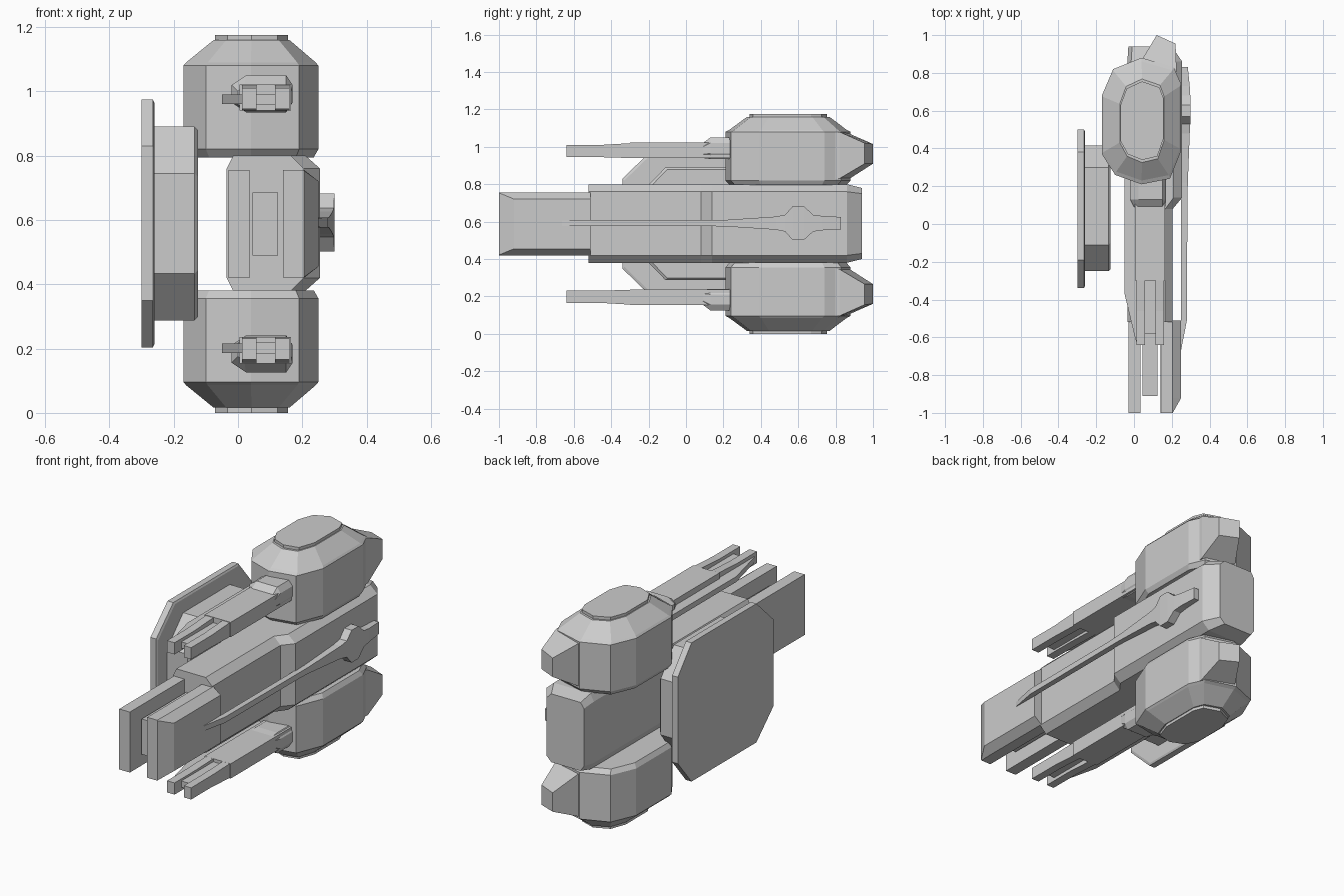
import bpy, bmesh

ZM = 0.588  # horizontal symmetry plane height


def loft(name, rings, flip=False):
    """Skin a series of equal-length rings and cap both ends."""
    bm = bmesh.new()
    vr = [[bm.verts.new((x, y, 2 * ZM - z if flip else z)) for x, y, z in r] for r in rings]
    for a, b in zip(vr, vr[1:]):
        n = len(a)
        for i in range(n):
            j = (i + 1) % n
            bm.faces.new((a[i], a[j], b[j], b[i]))
    bm.faces.new(vr[0])
    bm.faces.new(vr[-1])
    bmesh.ops.recalc_face_normals(bm, faces=bm.faces)
    me = bpy.data.meshes.new(name)
    bm.to_mesh(me)
    bm.free()
    ob = bpy.data.objects.new(name, me)
    bpy.context.collection.objects.link(ob)
    return ob


def box(name, x0, x1, y0, y1, z0, z1, flip=False):
    sec = lambda y: [(x0, y, z0), (x1, y, z0), (x1, y, z1), (x0, y, z1)]
    return loft(name, [sec(y0), sec(y1)], flip)


def octo(y, x0, x1, z0, z1, cl, cr, cz):
    """Chamfered rectangle in the xz plane."""
    return [(x0 + cl, y, z0), (x1 - cr, y, z0), (x1, y, z0 + cz), (x1, y, z1 - cz),
            (x1 - cr, y, z1), (x0 + cl, y, z1), (x0, y, z1 - cz), (x0, y, z0 + cz)]


def quad(y, x0, x1, z0, z1):
    return [(x0, y, z0), (x1, y, z0), (x1, y, z1), (x0, y, z1)]


# Central hull, flaring wider at the rear
loft("central_hull", [
    octo(-0.52, -0.035, 0.205, 0.38, 0.80, 0.02, 0.04, 0.04),
    octo(0.08, -0.035, 0.205, 0.38, 0.80, 0.02, 0.04, 0.04),
    octo(0.14, -0.035, 0.255, 0.38, 0.80, 0.02, 0.045, 0.04),
    octo(0.86, -0.035, 0.255, 0.38, 0.80, 0.02, 0.045, 0.04),
    octo(0.94, -0.03, 0.20, 0.40, 0.78, 0.02, 0.03, 0.03)])

# Twin main prongs with a recessed bar between
box("main_prong_left", -0.03, 0.035, -1.0, -0.50, 0.42, 0.756)
loft("main_prong_right", [
    octo(-1.0, 0.14, 0.205, 0.42, 0.756, 0.002, 0.002, 0.002),
    octo(-0.92, 0.14, 0.25, 0.42, 0.756, 0.002, 0.045, 0.035),
    octo(-0.51, 0.14, 0.25, 0.42, 0.756, 0.002, 0.045, 0.035)])
box("main_prong_core", 0.045, 0.125, -0.91, -0.50, 0.49, 0.686)

# Pod outline seen from above
POD = [(-0.17, 0.68), (-0.17, 0.37), (-0.10, 0.26), (0.04, 0.21), (0.19, 0.24),
       (0.25, 0.39), (0.25, 0.74), (0.21, 0.83), (0.04, 0.88), (-0.11, 0.82)]
CX, CY = 0.045, 0.55


def ring(z, sx, sy):
    return [(CX + (x - CX) * sx, CY + (y - CY) * sy, z) for x, y in POD]


for flip, tag in ((False, "upper"), (True, "lower")):
    # Rounded pod with tapered cap
    loft(tag + "_pod", [
        ring(0.795, 0.93, 0.93), ring(0.82, 1, 1), ring(1.08, 1, 1), ring(1.09, 0.96, 0.94),
        ring(1.16, 0.56, 0.66), ring(1.16, 0.54, 0.62), ring(1.176, 0.54, 0.62)], flip)
    # Angled tail wedge
    loft(tag + "_tail_wedge", [
        [(0.0, 0.78, 0.82), (0.22, 0.76, 0.82), (0.22, 0.76, 1.082), (0.0, 0.78, 1.082)],
        [(0.045, 0.875, 0.83), (0.225, 0.82, 0.83), (0.225, 0.82, 1.08), (0.045, 0.875, 1.07)],
        [(0.12, 1.0, 0.91), (0.22, 0.955, 0.91), (0.22, 0.955, 1.02), (0.12, 1.0, 1.015)]], flip)
    # Secondary gun: mount, body, two prongs, core and side fin
    loft(tag + "_gun_mount", [
        octo(0.09, 0.0, 0.165, 0.94, 1.02, 0.02, 0.015, 0.02),
        octo(0.13, -0.02, 0.17, 0.935, 1.05, 0.045, 0.02, 0.03),
        octo(0.32, -0.02, 0.17, 0.935, 1.05, 0.045, 0.02, 0.03)], flip)
    box(tag + "_gun_body", 0.005, 0.165, -0.30, 0.30, 0.94, 1.022, flip)
    for side, a, b in (("left", 0.012, 0.058), ("right", 0.115, 0.16)):
        loft(f"{tag}_gun_prong_{side}", [
            quad(-0.64, a, b, 0.945, 1.01), quad(-0.46, a, b, 0.945, 1.01),
            quad(-0.29, a, b, 0.94, 1.02)], flip)
    box(tag + "_gun_core", 0.058, 0.115, -0.58, -0.29, 0.957, 0.992, flip)
    fin = [(0.015, -0.63), (0.005, -0.60), (-0.05, -0.37), (-0.05, 0.26), (0.015, 0.26)]
    loft(tag + "_gun_fin", [[(x, y, z) for x, y in fin] for z in (0.96, 0.99)], flip)


# Side shield: octagonal plate with a thick octagonal backing block
def shield_ring(x, y0, y1, z0, z1, cf, cb, cz):
    return [(x, y0 + cf, z0), (x, y1 - cb, z0), (x, y1, z0 + cz), (x, y1, z1 - cz),
            (x, y1 - cb, z1), (x, y0 + cf, z1), (x, y0, z1 - cz), (x, y0, z0 + cz)]


loft("shield_plate", [
    shield_ring(-0.30, -0.34, 0.50, 0.204, 0.975, 0.15, 0.12, 0.145),
    shield_ring(-0.265, -0.34, 0.50, 0.204, 0.975, 0.15, 0.12, 0.145),
    shield_ring(-0.26, -0.33, 0.49, 0.214, 0.965, 0.15, 0.12, 0.145)])
loft("shield_block", [
    shield_ring(-0.265, -0.25, 0.415, 0.288, 0.89, 0.14, 0.115, 0.145),
    shield_ring(-0.135, -0.25, 0.415, 0.288, 0.89, 0.14, 0.115, 0.145),
    shield_ring(-0.125, -0.24, 0.405, 0.298, 0.88, 0.14, 0.115, 0.145)])

# Long side blade: sections of (y, half height, inner x, outer x)
BLADE = [(-0.69, 0.014, 0.235, 0.245), (-0.51, 0.016, 0.25, 0.28), (0.14, 0.016, 0.25, 0.283),
         (0.22, 0.018, 0.25, 0.285), (0.48, 0.035, 0.24, 0.295), (0.53, 0.045, 0.24, 0.298),
         (0.57, 0.09, 0.24, 0.30), (0.63, 0.09, 0.24, 0.30), (0.68, 0.045, 0.24, 0.298),
         (0.73, 0.038, 0.24, 0.295), (0.83, 0.033, 0.24, 0.285)]
loft("side_blade", [quad(y, a, b, 0.592 - h, 0.592 + h) for y, h, a, b in BLADE])
